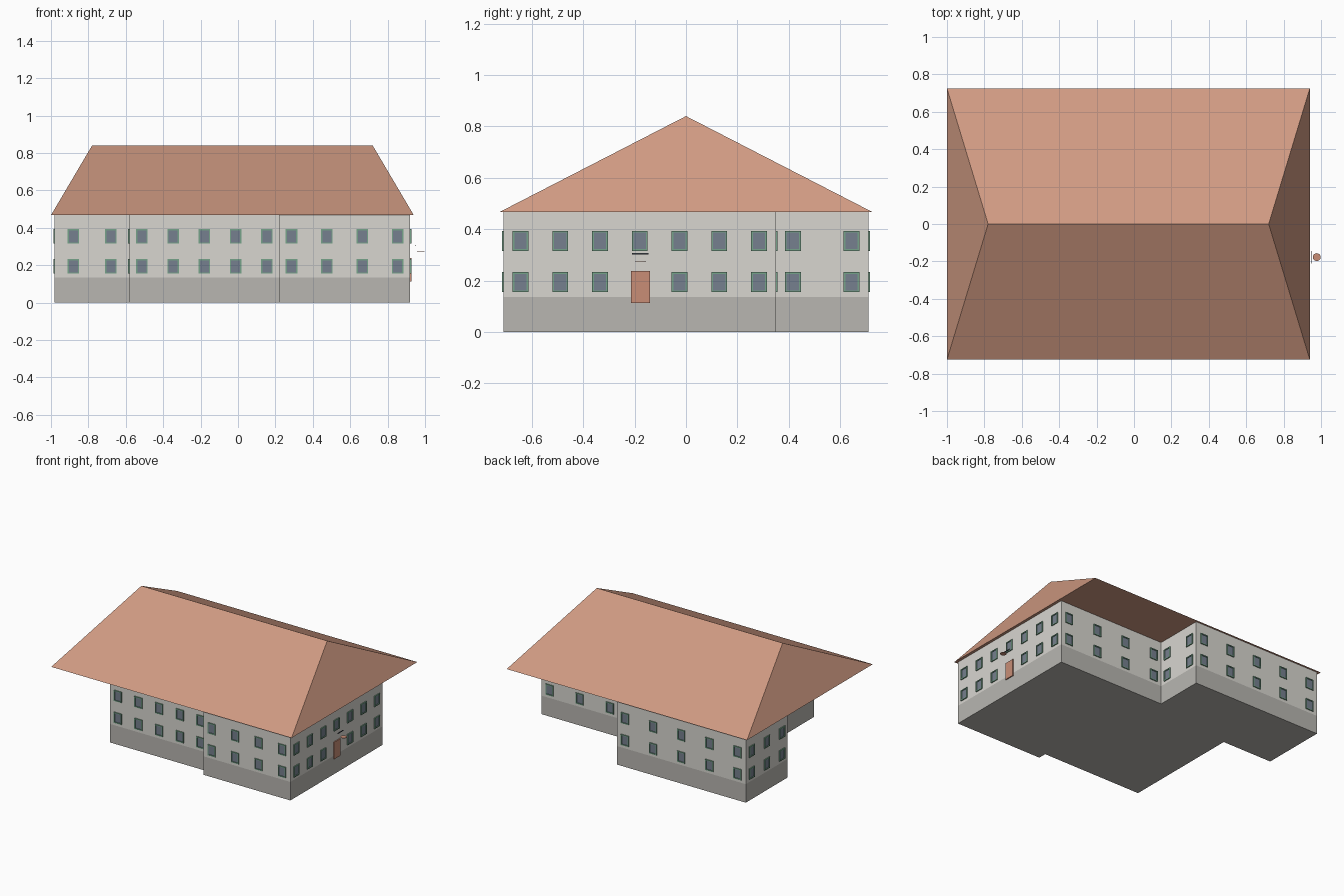
import bpy, bmesh
from mathutils import Vector, Matrix

cube = bpy.data.objects.get("Cube")
if cube:
    bpy.data.objects.remove(cube, do_unlink=True)


def material(name, hex_code):
    def linear(c):
        return c / 12.92 if c < 0.04045 else ((c + 0.055) / 1.055) ** 2.4
    rgb = [linear(b / 255) for b in bytes.fromhex(hex_code)]
    m = bpy.data.materials.new(name)
    m.use_nodes = True
    m.diffuse_color = (*rgb, 1)
    bsdf = m.node_tree.nodes["Principled BSDF"]
    bsdf.inputs["Base Color"].default_value = (*rgb, 1)
    bsdf.inputs["Roughness"].default_value = 0.9
    return m


PLASTER = material("pale plaster", "D8D6D0")
PLINTH = material("grey plinth", "B8B6B1")
TILE = material("clay tile", "D09A82")
GREEN = material("green frame", "76A38A")
GLASS = material("slate glass", "76808E")
DOOR = material("terracotta door", "C88D76")
METAL = material("dark metal", "4A4E58")


def finish(name, bm, mats):
    bmesh.ops.recalc_face_normals(bm, faces=bm.faces)
    mesh = bpy.data.meshes.new(name)
    bm.to_mesh(mesh)
    bm.free()
    for m in mats:
        mesh.materials.append(m)
    ob = bpy.data.objects.new(name, mesh)
    bpy.context.collection.objects.link(ob)
    return ob


def add_box(bm, frame, lo, hi, index=0):
    """Box between two corners in the space of a wall frame."""
    lo, hi = Vector(lo), Vector(hi)
    place = frame @ Matrix.Translation((lo + hi) / 2) @ Matrix.Diagonal((*(hi - lo), 1))
    made = bmesh.ops.create_cube(bm, size=1, matrix=place)
    for f in {f for v in made["verts"] for f in v.link_faces}:
        f.material_index = index


# Stepped footprint, counter-clockwise, with the window count of the wall
# that starts at each corner
FOOTPRINT = [
    (0.92, -0.71, 7), (0.92, 0.35, 4), (0.06, 0.35, 2), (0.06, 0.71, 5),
    (-0.98, 0.71, 3), (-0.98, 0.23, 2), (-0.58, 0.23, 5), (-0.58, -0.65, 5),
    (0.22, -0.65, 0), (0.22, -0.71, 4),
]
PLINTH_TOP, EAVES, RIDGE = 0.135, 0.467, 0.84

# Walls: footprint extruded twice, plinth and upper floors
bm = bmesh.new()
base = bm.faces.new([bm.verts.new((x, y, 0)) for x, y, n in FOOTPRINT])
ring = base.edges[:]
for top in (PLINTH_TOP, EAVES):
    made = bmesh.ops.extrude_edge_only(bm, edges=ring)["geom"]
    for v in made:
        if isinstance(v, bmesh.types.BMVert):
            v.co.z = top
    ring = [e for e in made if isinstance(e, bmesh.types.BMEdge)
            and all(abs(v.co.z - top) < 1e-5 for v in e.verts)]
for f in bm.faces:
    f.material_index = int(f.calc_center_median().z < PLINTH_TOP)
finish("walls", bm, [PLASTER, PLINTH])

# Hipped roof with flat soffit
bm = bmesh.new()
eave = [bm.verts.new((x, y, EAVES)) for x, y in
        ((-1, -0.725), (0.94, -0.725), (0.94, 0.725), (-1, 0.725))]
west, east = [bm.verts.new((x, 0, RIDGE)) for x in (-0.78, 0.72)]
for loop in (eave, (eave[0], eave[1], east, west), (eave[1], eave[2], east),
             (eave[2], eave[3], west, east), (eave[3], eave[0], west)):
    bm.faces.new(loop)
finish("roof", bm, [TILE])

# Windows: green surround of four bars around a glass pane
HALF_W, HEIGHT, BAR, DEPTH = 0.031, 0.078, 0.007, 0.007
SILLS = (0.155, 0.315)


def add_window(bm, wall, along, sill):
    x0, x1, z0, z1 = along - HALF_W, along + HALF_W, sill, sill + HEIGHT
    for a, b in ((x0, x0 + BAR), (x1 - BAR, x1)):
        add_box(bm, wall, (a, -DEPTH, z0), (b, 0, z1))
    for a, b in ((z0, z0 + BAR), (z1 - BAR, z1)):
        add_box(bm, wall, (x0 + BAR, -DEPTH, a), (x1 - BAR, 0, b))
    add_box(bm, wall, (x0 + BAR, -0.002, z0 + BAR), (x1 - BAR, 0, z1 - BAR), 1)


DOOR_SLOT = 3
bm = bmesh.new()
for i, (x, y, count) in enumerate(FOOTPRINT):
    if not count:
        continue
    start = Vector((x, y, 0))
    span = Vector((*FOOTPRINT[(i + 1) % len(FOOTPRINT)][:2], 0)) - start
    along = span.normalized()
    inward = Vector((-along.y, along.x, 0))
    wall = Matrix((along, inward, Vector((0, 0, 1)))).transposed().to_4x4()
    wall.translation = start
    margin = 0.1 if abs(span.length - 0.4) < 0.01 else 0.066
    step = (span.length - 2 * margin) / (count - 1)
    for k in range(count):
        for sill in SILLS:
            if i == 0 and k == DOOR_SLOT and sill == SILLS[0]:
                continue
            add_window(bm, wall, margin + k * step, sill)
finish("windows", bm, [GREEN, GLASS])

# Entrance door, sign plate and round lamp shade on the right wall
bm = bmesh.new()
add_box(bm, Matrix(), (0.92, -0.215, 0.113), (0.927, -0.14, 0.237))
finish("door", bm, [DOOR])

bm = bmesh.new()
add_box(bm, Matrix(), (0.949, -0.21, 0.302), (0.953, -0.145, 0.308))
finish("lamp_bracket", bm, [METAL])

bm = bmesh.new()
bmesh.ops.create_cone(bm, cap_ends=True, segments=16, radius1=0.021, radius2=0.021,
                      depth=0.003, matrix=Matrix.Translation((0.977, -0.177, 0.275)))
finish("lamp_shade", bm, [DOOR])
